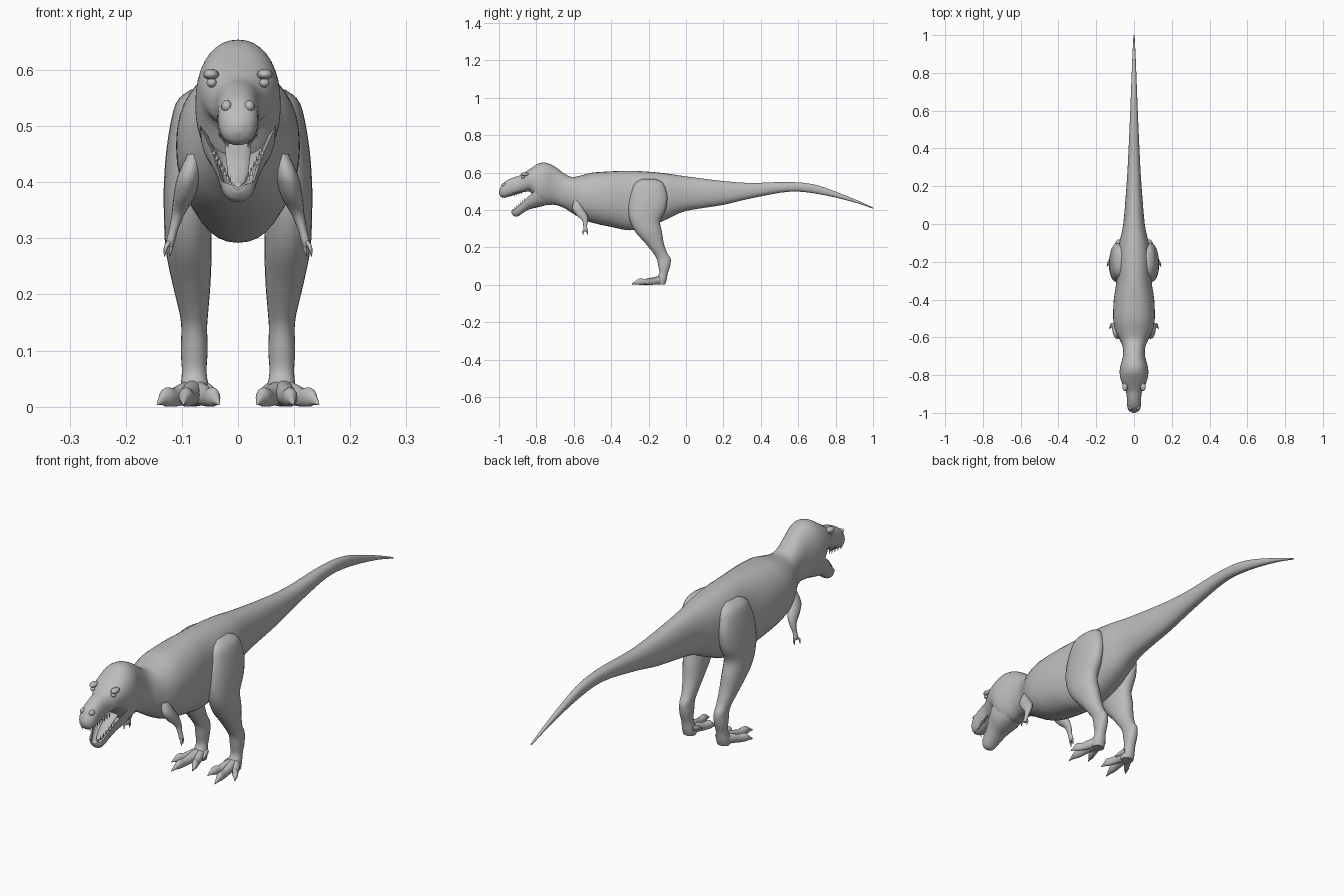
import bpy, bmesh, math
from mathutils import Vector, Matrix

if "Cube" in bpy.data.objects:
    bpy.data.objects.remove(bpy.data.objects["Cube"], do_unlink=True)

GREY = (0.5, 0.5, 0.5, 1)
skin = bpy.data.materials.new("grey_skin")
skin.use_nodes = True
skin.diffuse_color = GREY
shader = next(n for n in skin.node_tree.nodes if n.type == 'BSDF_PRINCIPLED')
shader.inputs["Base Color"].default_value = GREY


def finish(name, bm):
    """Turn a bmesh into a smooth shaded, grey object."""
    bmesh.ops.recalc_face_normals(bm, faces=bm.faces[:])
    mesh = bpy.data.meshes.new(name)
    bm.to_mesh(mesh)
    bm.free()
    mesh.materials.append(skin)
    obj = bpy.data.objects.new(name, mesh)
    bpy.context.collection.objects.link(obj)
    bpy.ops.object.select_all(action='DESELECT')
    obj.select_set(True)
    bpy.context.view_layer.objects.active = obj
    bpy.ops.object.shade_smooth_by_angle(angle=math.radians(60))
    return obj


def spline(keys, steps):
    """Catmull-Rom interpolation through rows of numbers."""
    rows = [keys[0]] + list(keys) + [keys[-1]]
    out = []
    for a, b, c, d in zip(rows, rows[1:], rows[2:], rows[3:]):
        for k in range(steps):
            t = k / steps
            out.append([q + t / 2 * (r - p + t * (2*p - 5*q + 4*r - s + t * (3*(q - r) + s - p)))
                        for p, q, r, s in zip(a, b, c, d)])
    return out + [list(keys[-1])]


def loft(name, keys, axis='y', side=1, sides=24, steps=4, power=1.0, scoop=False):
    """Skin rings given as (position on axis, low, high, centre x, half width)."""
    bm = bmesh.new()
    rings = []
    for pos, low, high, cx, hw in spline(keys, steps):
        ring = []
        for i in range(sides):
            ang = math.tau * i / sides
            c, s = math.cos(ang), math.sin(ang)
            x = math.copysign(abs(c) ** power, c) * hw
            v = math.copysign(abs(s) ** power, s)
            if scoop:  # open trough: the upper half dips into the lower half
                x *= 0.82 if s > 0.01 else 1
                h = high + (high - low) * (-0.6 * v if v > 0 else v)
            else:
                h = (low + high) / 2 + v * (high - low) / 2
            x = side * (cx + x)
            ring.append(bm.verts.new((x, pos, h) if axis == 'y' else (x, h, pos)))
        rings.append(ring)
    for r0, r1 in zip(rings, rings[1:]):
        for i in range(sides):
            j = (i + 1) % sides
            bm.faces.new((r0[i], r0[j], r1[j], r1[i]))
    bm.faces.new(rings[0])
    bm.faces.new(rings[-1])
    return finish(name, bm)


def ball(name, centre, size):
    bm = bmesh.new()
    bmesh.ops.create_uvsphere(bm, u_segments=16, v_segments=10, radius=1,
                              matrix=Matrix.LocRecScale(centre, None, size)
                              if hasattr(Matrix, "LocRecScale")
                              else Matrix.LocRotScale(Vector(centre), None, Vector(size)))
    return finish(name, bm)


# Tail, trunk, neck, skull and snout: (y, underside, top, half width)
trunk = [
    (1, .408, .414, .003), (.88, .447, .467, .009), (.7, .487, .533, .016),
    (.55, .498, .55, .022), (.35, .463, .545, .031), (.2, .428, .555, .04),
    (0, .395, .58, .057), (-.1, .352, .595, .078), (-.2, .31, .605, .092),
    (-.3, .292, .61, .093), (-.4, .31, .607, .107), (-.5, .332, .6, .11),
    (-.56, .355, .585, .1), (-.61, .385, .577, .077), (-.65, .41, .595, .06),
    (-.7, .428, .632, .059), (-.75, .426, .653, .072), (-.79, .432, .648, .076),
    (-.83, .495, .623, .068), (-.86, .497, .603, .056), (-.89, .49, .585, .042),
    (-.93, .477, .572, .037), (-.97, .466, .55, .035), (-.99, .472, .524, .025),
    (-1, .488, .505, .007)]
loft("body", [(y, lo, hi, 0, w) for y, lo, hi, w in trunk], sides=36, power=.9)

# Open lower jaw and tongue
jaw = [(-.75, .425, .49, .055), (-.8, .413, .502, .068), (-.84, .403, .475, .056),
       (-.87, .385, .445, .043), (-.9, .366, .418, .034), (-.92, .368, .402, .028),
       (-.932, .382, .396, .012)]
loft("lower_jaw", [(y, lo, hi, 0, w) for y, lo, hi, w in jaw], power=.85, scoop=True)
tongue = [(-.8, .46, .48, .024), (-.85, .43, .446, .021), (-.89, .398, .411, .015),
          (-.91, .39, .398, .005)]
loft("tongue", [(y, lo, hi, 0, w) for y, lo, hi, w in tongue], sides=12)


# Teeth along both jaw edges
def teeth(name, start, end, count, length, down):
    bm = bmesh.new()
    turn = Matrix.Rotation(math.pi if down else 0, 4, 'X')
    for i in range(count):
        spot = Vector(start).lerp(Vector(end), i / (count - 1))
        for s in (-1, 1):
            place = Matrix.Translation((s * spot.x, spot.y, spot.z))
            bmesh.ops.create_cone(bm, segments=6, radius1=.0035, radius2=.0004,
                                  depth=length, cap_ends=True, matrix=place @ turn)
    return finish(name, bm)


teeth("upper_teeth", (.034, -.88, .491), (.018, -.982, .471), 9, .02, True)
teeth("lower_teeth", (.043, -.862, .457), (.014, -.925, .402), 7, .016, False)


# Toe: tapering from the foot to a knuckle and a claw
def toe(name, tip_x, tip_y, side):
    shape = [(0, .0, .05, .022), (.3, .002, .042, .018), (.55, .0, .033, .014),
             (.75, .0, .034, .013), (.86, .003, .023, .008), (1, .003, .007, .002)]
    keys = [(-.125 + t * (tip_y + .125), lo, hi, .078 + t * (tip_x - .078), w)
            for t, lo, hi, w in shape]
    loft(name, keys, side=side, sides=14)


# Paired parts
leg = [(.565, -.235, -.16, .072, .012), (.54, -.275, -.12, .078, .033),
       (.47, -.3, -.1, .086, .04), (.4, -.308, -.11, .09, .042),
       (.34, -.298, -.138, .09, .042), (.28, -.268, -.128, .088, .041),
       (.22, -.215, -.118, .083, .034), (.17, -.175, -.1, .079, .026),
       (.14, -.157, -.082, .078, .023), (.1, -.148, -.085, .078, .024),
       (.06, -.143, -.098, .078, .022), (.025, -.165, -.104, .077, .027),
       (.002, -.155, -.112, .077, .024)]
arm = [(.45, -.6, -.57, .078, .012), (.41, -.608, -.55, .088, .02),
       (.375, -.588, -.528, .096, .019), (.345, -.556, -.524, .106, .012),
       (.315, -.549, -.529, .115, .008), (.295, -.549, -.527, .12, .008),
       (.285, -.546, -.531, .121, .005)]

for side, word in ((1, "left"), (-1, "right")):
    loft(word + "_leg", leg, 'z', side, power=.92)
    toe(word + "_inner_toe", .034, -.245, side)
    toe(word + "_middle_toe", .098, -.29, side)
    toe(word + "_outer_toe", .143, -.225, side)
    loft(word + "_dewclaw", [(-.12, .02, .045, .06, .012), (-.145, .02, .038, .05, .008),
                             (-.165, .018, .022, .042, .002)], side=side, sides=10)
    loft(word + "_arm", arm, 'z', side, sides=16)
    for label, x, y in (("front", .131, -.55), ("rear", .122, -.528)):
        loft(word + "_" + label + "_finger",
             [(.3, -.544, -.532, .119, .005), (.285, y - .005, y + .005, x - .003, .004),
              (.268, y - .001, y + .001, x, .001)], 'z', side, sides=8)
    ball(word + "_brow", (side * .048, -.862, .592), (.014, .022, .01))
    ball(word + "_eye", (side * .047, -.872, .577), (.009, .009, .008))
    ball(word + "_nostril", (side * .02, -.972, .535), (.01, .014, .011))
